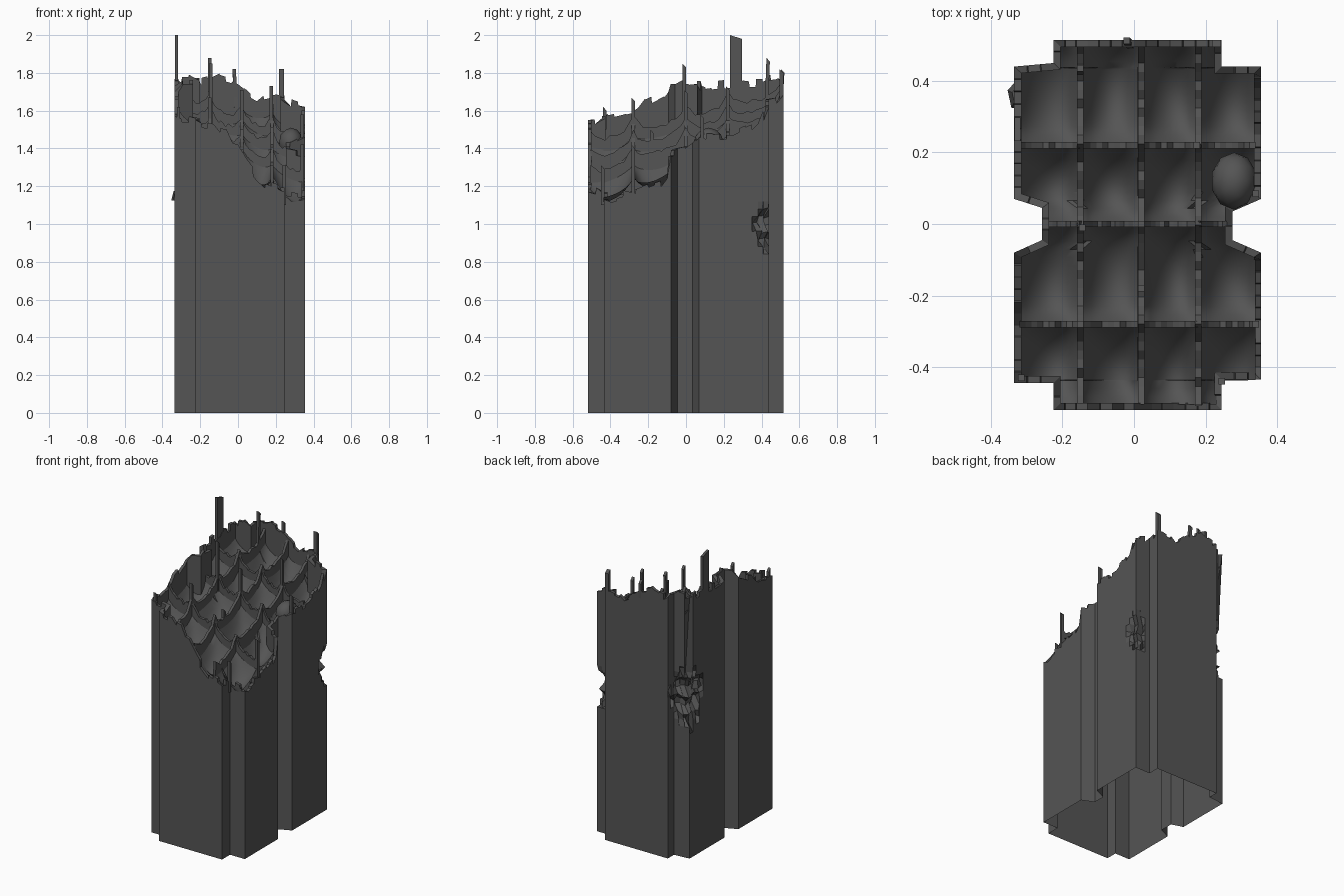
import bpy, bmesh, math, random
from mathutils import Vector

if "Cube" in bpy.data.objects:
    bpy.data.objects.remove(bpy.data.objects["Cube"])

random.seed(7)
R = random.uniform


def material(name, c):
    m = bpy.data.materials.new(name)
    m.diffuse_color = (c, c, c, 1)
    m.use_nodes = True
    m.node_tree.nodes["Principled BSDF"].inputs["Base Color"].default_value = m.diffuse_color
    return m


CONCRETE = material("dark concrete", 0.09)


def finish(name, bm, smooth=False):
    bmesh.ops.recalc_face_normals(bm, faces=bm.faces)
    me = bpy.data.meshes.new(name)
    bm.to_mesh(me)
    bm.free()
    me.materials.append(CONCRETE)
    ob = bpy.data.objects.new(name, me)
    bpy.context.collection.objects.link(ob)
    if smooth:
        for p in me.polygons:
            p.use_smooth = True
    return ob


# Footprint corners with the height of the broken wall top at each
OUTLINE = [
    (-.335, -.445, 1.57), (-.225, -.445, 1.56), (-.225, -.52, 1.55), (-.13, -.52, 1.53),
    (-.06, -.52, 1.5), (0, -.52, 1.42), (.05, -.52, 1.34), (.11, -.52, 1.22),
    (.245, -.52, 1.17), (.245, -.435, 1.16), (.355, -.435, 1.13), (.355, -.3, 1.17),
    (.355, -.1, 1.24), (.355, -.08, 1.36), (.275, -.045, 1.4), (.275, .035, 1.43),
    (.355, .07, 1.46), (.355, .25, 1.47), (.355, .38, 1.53), (.355, .44, 1.62),
    (.245, .44, 1.66), (.245, .515, 1.68), (.1, .515, 1.65), (0, .515, 1.74),
    (-.13, .515, 1.78), (-.225, .515, 1.76), (-.225, .45, 1.76), (-.335, .44, 1.76),
    (-.335, .3, 1.76), (-.335, .07, 1.73), (-.257, .045, 1.74), (-.257, -.045, 1.74),
    (-.335, -.08, 1.7), (-.335, -.25, 1.62)]
XS = [-.335, -.15, .02, .18, .355]      # room divisions
YS = [-.52, -.28, 0, .22, .515]


def slope(x, y):
    """Overall slanted break, high at back left and low at front right."""
    u, v = (x + .335) / .69, (y + .52) / 1.035
    return (1.47 * (1 - u) + 1.1 * u) * (1 - v) + (1.68 * (1 - u) + 1.5 * u) * v


def bowl(t, marks):
    for a, b in zip(marks, marks[1:]):
        if a <= t <= b:
            return math.sin(math.pi * (t - a) / (b - a))
    return 0


# Outer walls: one continuous sheet with a jagged, stepped rim
def rim_points():
    pts = []
    for i, a in enumerate(OUTLINE):
        a, b = Vector(a), Vector(OUTLINE[(i + 1) % len(OUTLINE)])
        length = (b - a).xy.length
        n = max(1, round(length / .035))
        pts.append(a)
        low = R(-.03, .03)
        for k in range(1, n):
            new = R(-.035, .03)
            for s, off in ((-.0015, low), (.0015, new)):
                p = a.lerp(b, k / n + s / length)
                p.z += off
                pts.append(p)
            low = new
    return pts


def inset(pts, t):
    out = []
    for i, p in enumerate(pts):
        d1 = (p - pts[i - 1]).xy.normalized()
        d2 = (pts[(i + 1) % len(pts)] - p).xy.normalized()
        n1, n2 = Vector((-d1.y, d1.x)), Vector((-d2.y, d2.x))
        m = (n1 + n2) / (1 + n1.dot(n2)) * t
        out.append(Vector((p.x + m.x, p.y + m.y, p.z)))
    return out


# Blast gashes: x, y, z, horizontal radius, vertical radius, depth
GASHES = [(-.335, .44, 1.08, .13, .2, .09), (.355, .44, .98, .08, .12, .06)]
LEVELS = [.84 + .04 * k for k in range(12)]


def build_walls():
    bm = bmesh.new()
    outer = rim_points()
    inner = inset(outer, .02)
    rows = [[bm.verts.new((p.x, p.y, 0)) for p in outer]]
    for k, lv in enumerate(LEVELS):
        row = []
        for p in outer:
            q = Vector((p.x, p.y, min(lv, p.z - .004 * (len(LEVELS) - k))))
            for gx, gy, gz, rh, rv, dep in GASHES:
                d = math.hypot(math.hypot(q.x - gx, q.y - gy) / rh, (q.z - gz) / rv)
                if d < R(.75, 1.05):
                    # alternating depth reads as torn floor edges
                    f = dep * (R(.7, 1.1) if k % 3 else R(.1, .3))
                    way = Vector((.01 - gx, .2 - gy, 0)).normalized()
                    q += way * f + Vector((0, 0, R(-.012, .012)))
            row.append(bm.verts.new(q))
        rows.append(row)
    rows.append([bm.verts.new(p) for p in outer])
    rows.append([bm.verts.new(p) for p in inner])
    rows.append([bm.verts.new((p.x, p.y, min(p.z - .04, slope(p.x, p.y) - .06))) for p in inner])
    n = len(outer)
    for lo, hi in zip(rows, rows[1:]):
        for i in range(n):
            j = (i + 1) % n
            bm.faces.new((lo[i], lo[j], hi[j], hi[i]))
    finish("outer_walls", bm)


build_walls()


# Sagging collapsed floors, one bowl per room
def half_width(y):
    t = abs(y)
    if t > .437:
        return .22
    if t > .08:
        return .33
    return .25 + .08 * max(0, (t - .045) / .035)


def build_floor():
    bm = bmesh.new()
    ys = sorted([-.505 + 1.005 * k / 44 for k in range(45)] + [-.438, -.436, .436, .438])
    prev = None
    for y in ys:
        row = []
        for k in range(37):
            x = .01 + half_width(y) * (k / 18 - 1)
            z = slope(x, y) + .05 - .13 * math.sqrt(bowl(x, XS) * bowl(y, YS))
            z += .02 * math.sin(13 * x + 5 * y) * math.sin(9 * y - 4 * x)
            row.append(bm.verts.new((x, y, z)))
        if prev:
            for i in range(36):
                bm.faces.new((prev[i], prev[i + 1], row[i + 1], row[i]))
        prev = row
    ob = finish("collapsed_floor", bm, True)
    bpy.context.view_layer.objects.active = ob
    ob.select_set(True)
    bpy.ops.object.shade_smooth_by_angle(angle=math.radians(35))
    ob.select_set(False)


build_floor()


# Broken partition walls on the room grid, peaking where they cross
def partition(name, a, b, marks, axis):
    bm = bmesh.new()
    a, b = Vector(a), Vector(b)
    side = Vector((-(b - a).y, (b - a).x)).normalized() * .009
    prev, n = None, 40
    for k in range(n + 1):
        p = a.lerp(b, k / n)
        s = slope(*p)
        top = s + .06 + .08 * (1 - bowl(p[axis], marks)) ** 2 + R(-.012, .012)
        ring = [bm.verts.new((*(p + side * e), z))
                for e, z in ((-1, s - .1), (-1, top), (1, top), (1, s - .1))]
        if prev:
            for i in range(4):
                j = (i + 1) % 4
                bm.faces.new((prev[i], prev[j], ring[j], ring[i]))
        else:
            bm.faces.new(ring)
        prev = ring
    bm.faces.new(prev)
    finish(name, bm)


for x in XS[1:4]:
    partition("long_partition", (x, -.505), (x, .5), YS, 1)
for y in YS[1:4]:
    w = half_width(y)
    partition("cross_partition", (.01 - w, y), (.01 + w, y), XS, 0)


# Bare columns left standing above the break
def column(x, y, z0, z1, wx=.018, wy=.018, lean=(0, 0)):
    bm = bmesh.new()
    bmesh.ops.create_cube(bm, size=1)
    for v in bm.verts:
        up = v.co.z > 0
        v.co = (x + v.co.x * wx + lean[0] * up, y + v.co.y * wy + lean[1] * up,
                (z1 - (.02 if v.co.y > 0 else 0)) if up else z0)
    finish("standing_column", bm)


column(-.326, .265, 1.6, 2.0, .017, .065)
column(.23, .505, 1.55, 1.82, .025, .02)
column(-.01, .5, 1.6, 1.82, lean=(-.01, .012))
column(-.145, -.01, 1.5, 1.85)
column(.02, 0, 1.35, 1.71)
column(.175, .22, 1.45, 1.73)
column(-.15, .425, 1.6, 1.88, lean=(0, .01))
column(.02, -.18, 1.3, 1.5)
column(-.15, -.28, 1.4, 1.67)
column(-.315, -.43, 1.5, 1.62)
column(.245, -.44, 1.1, 1.31)
column(.34, -.28, 1.1, 1.42)
column(.34, .085, 1.4, 1.58)
column(.18, -.5, 1.1, 1.26)

# Boulder on the right side and a shard hanging from the left gash
bm = bmesh.new()
bmesh.ops.create_icosphere(bm, subdivisions=2, radius=1)
for v in bm.verts:
    v.co = (.28 + v.co.x * .065, .12 + v.co.y * .08, 1.43 + v.co.z * .08)
finish("rubble_lump", bm, True)

bm = bmesh.new()
bmesh.ops.create_cone(bm, cap_ends=True, segments=5, radius1=.045, radius2=.025, depth=.05)
for v in bm.verts:
    v.co = (-.325 + v.co.x * .66, .36 + v.co.y, 1.15 + v.co.z)
finish("hanging_shard", bm)
